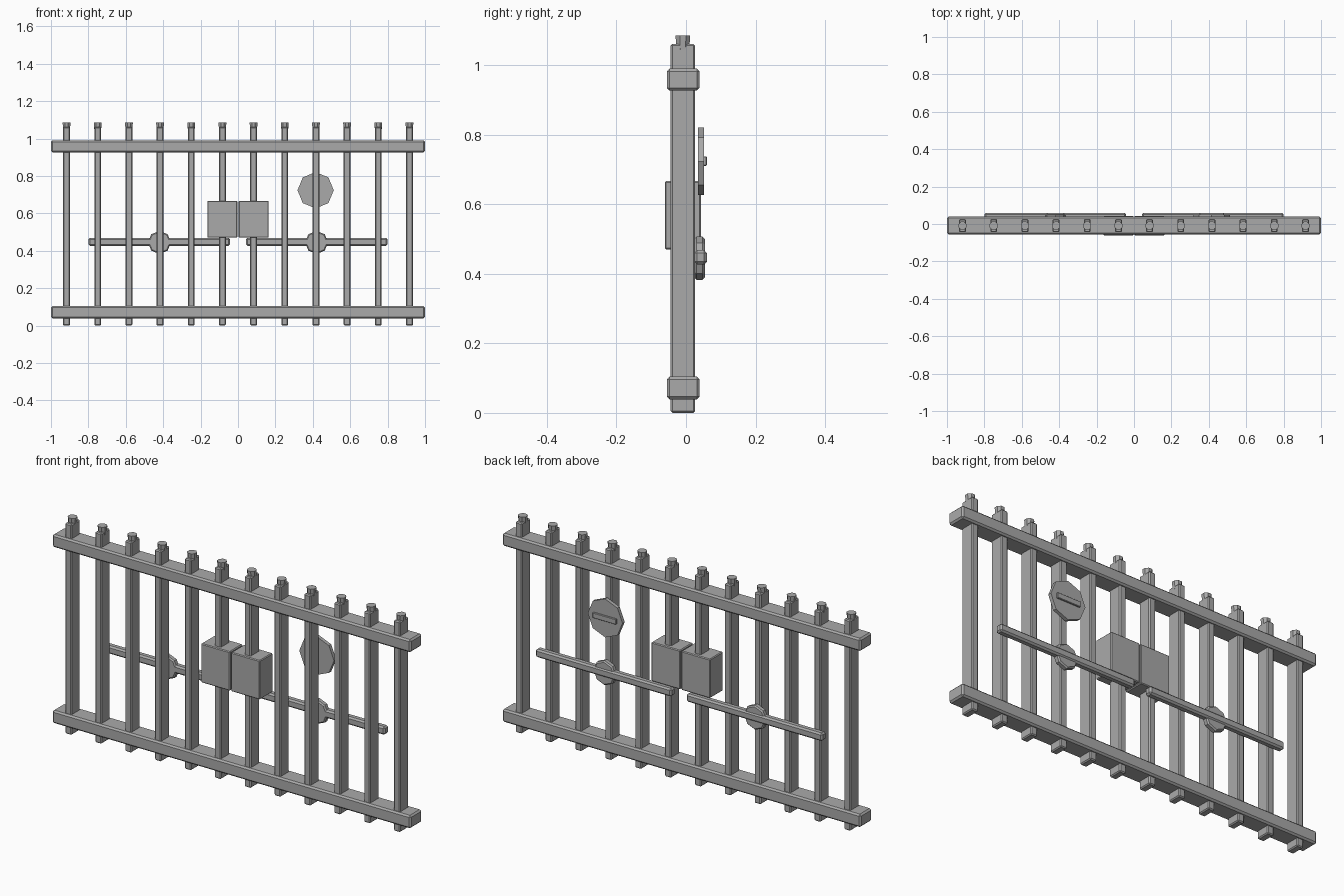
import bpy, math
from mathutils import Matrix

cube = bpy.data.objects.get("Cube")
if cube:
    bpy.data.objects.remove(cube, do_unlink=True)

# Single iron colour
iron = bpy.data.materials.new("grey iron")
iron.use_nodes = True
iron.diffuse_color = (0.4, 0.4, 0.4, 1)
iron.node_tree.nodes["Principled BSDF"].inputs["Base Color"].default_value = iron.diffuse_color


def finish(name, bevel):
    ob = bpy.context.object
    ob.name = name
    ob.data.materials.append(iron)
    if bevel:
        mod = ob.modifiers.new("Bevel", 'BEVEL')
        mod.width = bevel
        mod.segments = 1
        mod.limit_method = 'ANGLE'
        mod.angle_limit = math.radians(50)
    return ob


def box(name, x, y, z, bevel=0.005):
    """Bevelled box from (low, high) pairs along each axis."""
    spans = (x, y, z)
    bpy.ops.mesh.primitive_cube_add(size=1, location=[(a + b) / 2 for a, b in spans])
    ob = bpy.context.object
    ob.data.transform(Matrix.Diagonal([b - a for a, b in spans] + [1]))
    return finish(name, bevel)


def disc(name, x, z, y, radius):
    """Octagonal plate facing along y, with corners on the axes."""
    bpy.ops.mesh.primitive_cylinder_add(vertices=8, radius=radius, depth=y[1] - y[0],
                                        location=(x, sum(y) / 2, z))
    bpy.context.object.data.transform(Matrix.Rotation(math.pi / 2, 4, 'X'))
    return finish(name, 0)


# Upright bars with rounded-off tips
bars = 12
for i in range(bars):
    x = (i - (bars - 1) / 2) / 6
    box(f"upright_bar_{i + 1}", (x - 0.018, x + 0.018), (-0.044, 0.026), (0, 1.062))
    bpy.ops.mesh.primitive_cylinder_add(vertices=8, radius=0.023, depth=0.04,
                                        location=(x, -0.009, 1.066))
    bpy.context.object.data.transform(Matrix.Rotation(math.pi / 8, 4, 'Z'))
    tip = finish(f"bar_tip_{i + 1}", 0)
    for v in tip.data.vertices:      # taper the underside of the tip
        if v.co.z < 0:
            v.co.x *= 0.85
            v.co.y *= 0.85

# Top and bottom rails
box("bottom_rail", (-1, 1), (-0.055, 0.039), (0.039, 0.104), 0.008)
box("top_rail", (-1, 1), (-0.055, 0.039), (0.927, 0.991), 0.008)

# Lock cases, sliding bolts and bolt bosses, one per side
for side, s in (("right", -1), ("left", 1)):
    box(side + "_lock_case", sorted((s * 0.003, s * 0.164)), (-0.061, 0.043), (0.47, 0.667), 0.004)
    box(side + "_bolt", sorted((s * 0.042, s * 0.8)), (0.024, 0.06), (0.427, 0.468), 0.008)
    boss = disc(side + "_bolt_boss", s * 0.42, 0.445, (0.024, 0.054), 0.062)
    rim = boss.modifiers.new("Rim", 'BEVEL')
    rim.width = 0.006
    rim.limit_method = 'ANGLE'
    rim.angle_limit = math.radians(50)

# Round plate with a grip on the back
disc("back_plate", 0.415, 0.724, (0.034, 0.052), 0.097)
box("plate_grip", (0.35, 0.48), (0.05, 0.06), (0.711, 0.738), 0.002)
